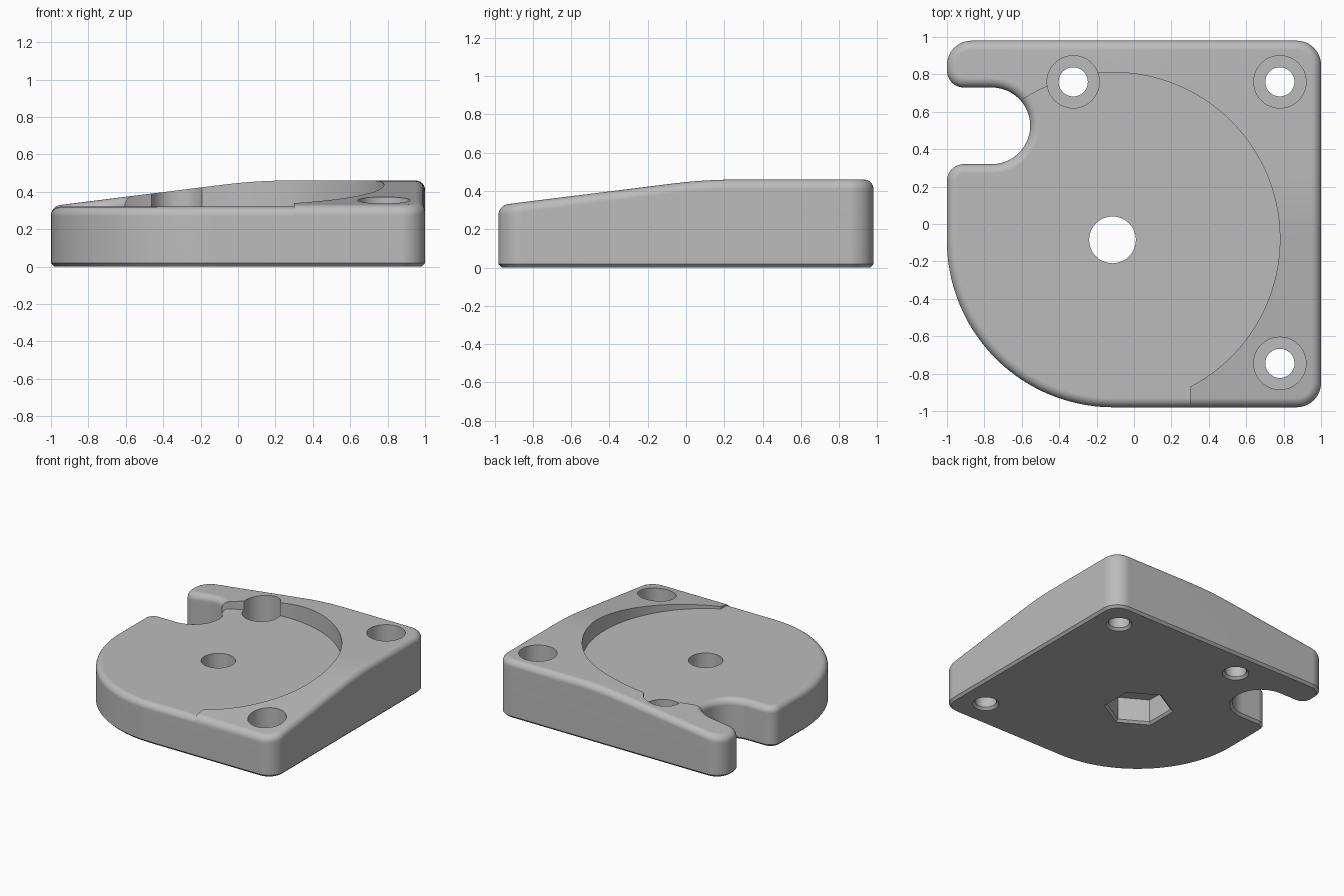
import bpy, bmesh
from math import sin, cos, pi, radians
from mathutils import Vector

cube = bpy.data.objects.get("Cube")
if cube:
    bpy.data.objects.remove(cube, do_unlink=True)

FLOOR, TOP, SLOPE = 0.32, 0.46, 0.125   # pocket floor, highest level, ramp slope
FILLET, CHAMFER, STEPS = 0.05, 0.018, 6
BLEND_A, BLEND_B = -0.07, 0.27          # where the ramp eases into the flat

grey = bpy.data.materials.new("plain grey")
grey.use_nodes = True
grey.diffuse_color = (0.5, 0.5, 0.5, 1)
grey.node_tree.nodes["Principled BSDF"].inputs["Base Color"].default_value = (0.5, 0.5, 0.5, 1)


def arc(cx, cy, r, start, end, n):
    angles = [radians(start + (end - start) * i / n) for i in range(n + 1)]
    return [(cx + r * cos(a), cy + r * sin(a)) for a in angles]


def outline(inset):
    """Plate outline moved inwards: rounded corners, side notch, big front arc."""
    d = inset
    return (arc(0.87, -0.85, 0.13 - d, -90, 0, 10)
            + arc(0.87, 0.85, 0.13 - d, 0, 90, 10)
            + arc(-0.87, 0.85, 0.13 - d, 90, 180, 10)
            + arc(-0.91, 0.82, 0.09 - d, 180, 270, 10)
            + arc(-0.76, 0.525, 0.205 + d, 90, -90, 24)
            + arc(-0.91, 0.23, 0.09 - d, 90, 180, 10)
            + arc(-0.11, -0.09, 0.89 - d, 180, 270, 40))


def loft(name, rings):
    """Closed solid through (points, z) rings with equal point counts."""
    bm = bmesh.new()
    loops = [[bm.verts.new((x, y, z)) for x, y in pts] for pts, z in rings]
    n = len(loops[0])
    for a, b in zip(loops, loops[1:]):
        for i in range(n):
            j = (i + 1) % n
            bm.faces.new((a[i], a[j], b[j], b[i]))
    bm.faces.new(list(reversed(loops[0])))
    bm.faces.new(loops[-1])
    bmesh.ops.recalc_face_normals(bm, faces=bm.faces[:])
    mesh = bpy.data.meshes.new(name)
    bm.to_mesh(mesh)
    bm.free()
    ob = bpy.data.objects.new(name, mesh)
    bpy.context.collection.objects.link(ob)
    mesh.materials.append(grey)
    return ob


def fillet_rings(z):
    rings = []
    for k in range(STEPS + 1):
        a = pi / 2 * k / STEPS
        rings.append((outline(FILLET * (1 - cos(a))), z - FILLET + FILLET * sin(a)))
    return rings


def ramp(t):
    if t >= BLEND_B:
        return TOP
    if t <= BLEND_A:
        return 0.323 + SLOPE * (t + 1)
    return TOP - SLOPE * (BLEND_B - t) ** 2 / (2 * (BLEND_B - BLEND_A))


def cut(ob, cutters):
    bpy.context.view_layer.objects.active = ob
    for c in cutters:
        mod = ob.modifiers.new("cut", 'BOOLEAN')
        mod.operation = 'DIFFERENCE'
        mod.solver = 'EXACT'
        mod.object = c
        bpy.ops.object.modifier_apply(modifier=mod.name)


# Low plate carrying the flat pocket floor
base = loft("base_plate", [(outline(CHAMFER), 0), (outline(0), CHAMFER)] + fillet_rings(FLOOR))

# Raised rim: flat prism first, sliced, then lifted onto the two ramps
rim = loft("raised_rim", [(outline(0), -1)] + fillet_rings(0))
bm = bmesh.new()
bm.from_mesh(rim.data)
for i in range(7):
    t = BLEND_A + (BLEND_B - BLEND_A) * i / 6
    for axis in (Vector((1, 0, 0)), Vector((0, 1, 0))):
        bmesh.ops.bisect_plane(bm, geom=bm.verts[:] + bm.edges[:] + bm.faces[:],
                               plane_co=axis * t, plane_no=axis)
for v in bm.verts:
    if v.co.z < -0.5:
        v.co.z = FLOOR - FILLET - 0.01
    else:
        v.co.z += min(ramp(v.co.x), ramp(v.co.y))
bm.to_mesh(rim.data)
bm.free()

# Round pocket, open towards the front left
pocket_shape = arc(-0.11, -0.08, 0.89, -62.6, 136.7, 96) + [(-1.3, 0.53), (-1.3, -1.3), (0.3, -1.3)]
pocket = loft("pocket_cutter", [(pocket_shape, 0.1), (pocket_shape, 1)])
cut(rim, [pocket])


# Counterbored screw holes, centre bore and hexagonal nut recess
def disc(x, y, r, n=48, start=0):
    return arc(x, y, r, start, start + 360, n)[:-1]


def bottom_chamfer(x, y, r, **kw):
    return [(disc(x, y, r + 2 * CHAMFER, **kw), -CHAMFER), (disc(x, y, r, **kw), CHAMFER)]


holes = []
for x, y in ((-0.325, 0.76), (0.78, 0.76), (0.78, -0.745)):
    holes.append(loft("screw_cutter", bottom_chamfer(x, y, 0.078) + [
        (disc(x, y, 0.078), 0.15), (disc(x, y, 0.14), 0.15), (disc(x, y, 0.14), 1)]))
cx, cy = -0.115, -0.085
hexagon = dict(n=6, start=30)
nut = loft("nut_cutter", bottom_chamfer(cx, cy, 0.235, **hexagon)
           + [(disc(cx, cy, 0.235, **hexagon), 0.2)])
bore = loft("bore_cutter", [(disc(cx, cy, 0.125), 0.1), (disc(cx, cy, 0.125), 1)])
cut(rim, holes)
cut(base, holes + [nut, bore])

for c in holes + [pocket, nut, bore]:
    bpy.data.objects.remove(c, do_unlink=True)

# Smooth rounded edges, crisp cuts
for ob in (base, rim):
    bpy.ops.object.select_all(action='DESELECT')
    ob.select_set(True)
    bpy.context.view_layer.objects.active = ob
    bpy.ops.object.shade_smooth_by_angle(angle=radians(30))
    weighted = ob.modifiers.new("even_shading", 'WEIGHTED_NORMAL')
    weighted.keep_sharp = True
